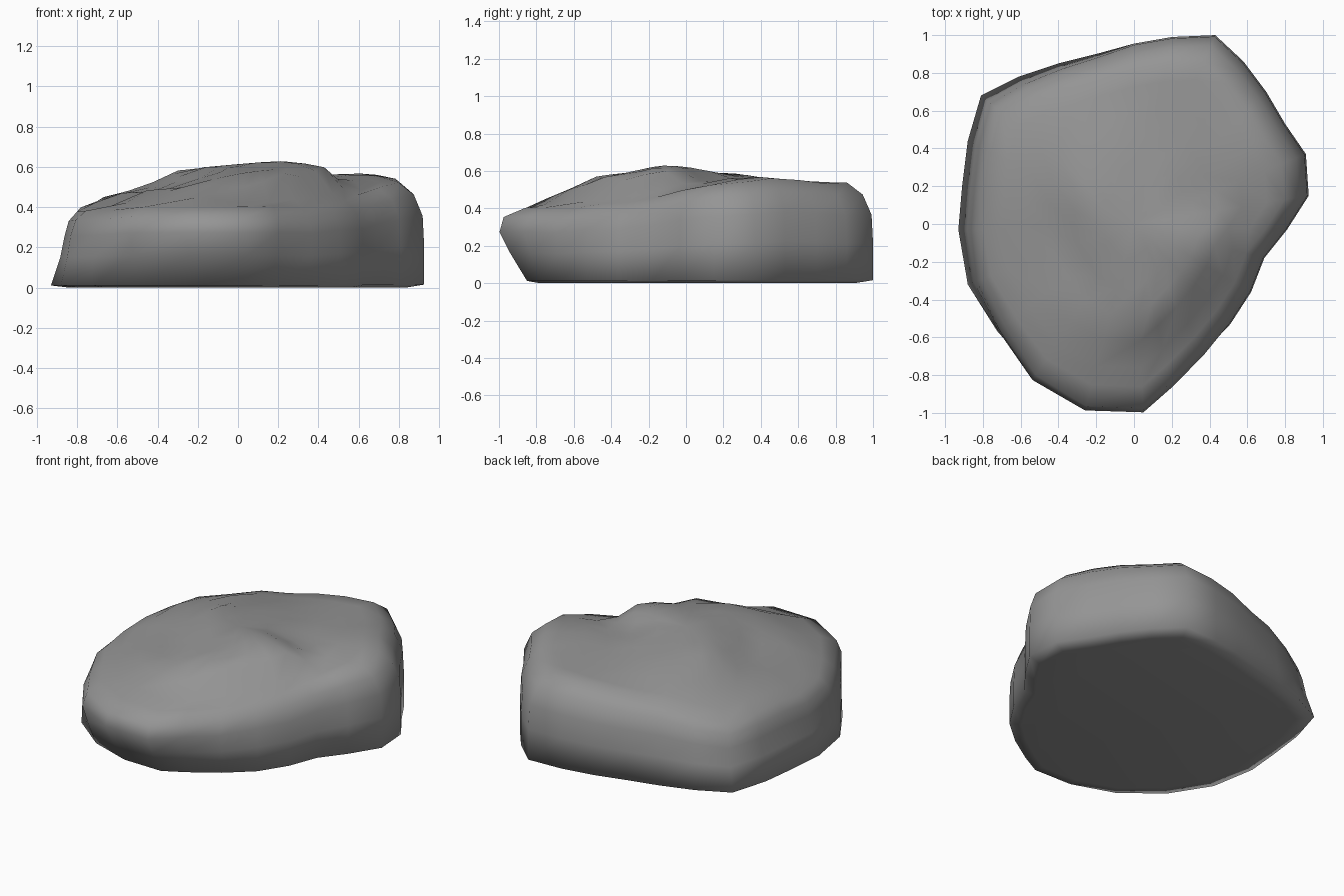
import bpy, bmesh

# Plan outline of the boulder, anticlockwise
OUTLINE = [(-0.93, -0.03), (-0.88, -0.32), (-0.73, -0.57), (-0.54, -0.83), (-0.26, -0.99),
           (0.05, -1.0), (0.2, -0.87), (0.37, -0.7), (0.51, -0.53), (0.62, -0.36),
           (0.69, -0.18), (0.81, -0.03), (0.925, 0.15), (0.91, 0.37), (0.8, 0.53),
           (0.7, 0.7), (0.58, 0.86), (0.43, 1.0), (0.2, 0.99), (0, 0.955), (-0.2, 0.9),
           (-0.4, 0.85), (-0.61, 0.78), (-0.81, 0.68), (-0.88, 0.44), (-0.91, 0.2)]

# Height samples: shoulder around the edge, then crest, valley and right hump
EDGE = [(-.78, .64, .375), (-.6, .7, .42), (-.3, .78, .47), (0, .83, .51), (.33, .82, .54),
        (.5, .78, .53), (.68, .5, .55), (.81, .3, .535), (.74, .1, .52), (.6, -.13, .45),
        (.5, -.38, .41), (.3, -.65, .39), (.08, -.87, .4), (-.25, -.88, .4), (-.48, -.74, .4),
        (-.67, -.5, .38), (-.77, -.25, .38), (-.82, 0, .37), (-.8, .35, .38)]
CREST = [(-.6, 0, .475), (-.58, .35, .485), (-.22, .22, .59), (0, 0, .615), (.2, -.1, .635),
         (.38, -.12, .625), (-.4, -.4, .49), (0, -.4, .58), (-.14, -.62, .51), (.18, -.36, .59),
         (.42, .14, .54), (.6, .3, .57), (.65, .42, .575), (.1, .55, .54), (.4, .6, .55),
         (-.3, .5, .535), (0, .3, .58)]


def height(x, y):
    total = weight = 0
    for px, py, pz in EDGE + CREST:
        w = 1 / ((x - px) ** 2 + (y - py) ** 2 + 0.02) ** 2.5
        total += w * pz
        weight += w
    return total / weight


bm = bmesh.new()


def add_ring(scale, front_lean=0, left_lean=0, level=1):
    verts = []
    for x, y in OUTLINE:
        front = min(1, max(0, (-y - 0.55) / 0.45))
        left = max(0, -x) / 0.93 * min(1, max(0, (y + 0.7) / 0.5))
        s = scale - front_lean * front - left_lean * left
        z = level * height(x * 0.88, y * 0.88) if level < 1 else height(x * s, y * s)
        verts.append(bm.verts.new((x * s, y * s, z)))
    return verts


# Flat underside, walls undercut at the front and leaning in on the left, uneven top
rings = [add_ring(.9, .12, 0, 0), add_ring(1, .15, 0, .03), add_ring(1, .06, .05, .4),
         add_ring(.992, -.005, .065, .68), add_ring(.945, -.03, .04, .88)]
rings += [add_ring(s) for s in (.86, .76, .62, .48, .34, .18)]

for low, up in zip(rings, rings[1:]):
    for i in range(len(low)):
        j = (i + 1) % len(low)
        bm.faces.new((low[i], low[j], up[j], up[i]))
peak = bm.verts.new((0, 0, height(0, 0)))
last = rings[-1]
for i in range(len(last)):
    bm.faces.new((last[i], last[(i + 1) % len(last)], peak))
bm.faces.new(rings[0][::-1])
bmesh.ops.recalc_face_normals(bm, faces=bm.faces)
for f in bm.faces:
    f.smooth = True

mesh = bpy.data.meshes.new("boulder")
bm.to_mesh(mesh)
bm.free()
boulder = bpy.data.objects.new("boulder", mesh)
bpy.context.collection.objects.link(boulder)

# Dark grey stone
stone = bpy.data.materials.new("stone")
stone.diffuse_color = (0.3, 0.3, 0.3, 1)
mesh.materials.append(stone)
